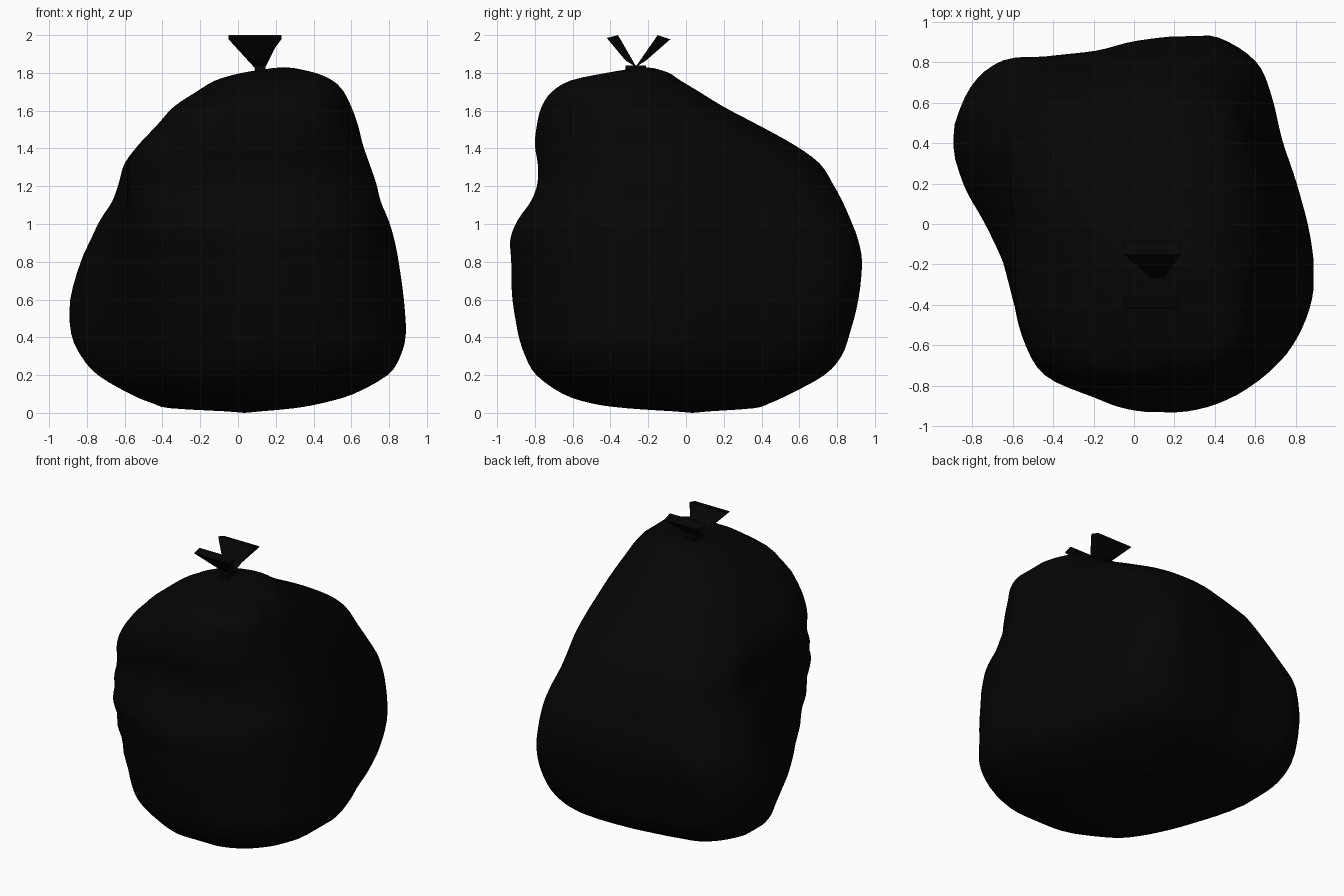
import bpy, bmesh, math
from mathutils import Vector, noise

if "Cube" in bpy.data.objects:
    bpy.data.objects.remove(bpy.data.objects["Cube"])

black = bpy.data.materials.new("black plastic")
black.diffuse_color = (0.0015, 0.0015, 0.0015, 1)
black.use_nodes = True
black.node_tree.nodes["Principled BSDF"].inputs["Base Color"].default_value = black.diffuse_color


def spline(pts, steps, closed=False):
    """Catmull-Rom through points of any dimension."""
    n, out = len(pts), []
    get = (lambda i: pts[i % n]) if closed else (lambda i: pts[max(0, min(n - 1, i))])
    for i in range(n if closed else n - 1):
        a, b, c, d = (get(i + k) for k in (-1, 0, 1, 2))
        for s in range(steps):
            t = s / steps
            out.append([0.5 * (2 * q + (r - p) * t + (2 * p - 5 * q + 4 * r - w) * t * t
                               + (3 * q - p - 3 * r + w) * t ** 3)
                        for p, q, r, w in zip(a, b, c, d)])
    if not closed:
        out.append(list(pts[-1]))
    return out


def make_object(name, bm):
    bmesh.ops.recalc_face_normals(bm, faces=bm.faces)
    me = bpy.data.meshes.new(name)
    bm.to_mesh(me)
    bm.free()
    me.materials.append(black)
    ob = bpy.data.objects.new(name, me)
    bpy.context.collection.objects.link(ob)
    return ob


# Lopsided plan outline of the bag
plan = [(.15, -.93), (.37, -.90), (.58, -.81), (.75, -.66), (.85, -.47), (.89, -.27),
        (.87, -.05), (.80, .20), (.72, .42), (.67, .63), (.59, .80), (.42, .91),
        (.25, .93), (0, .90), (-.20, .85), (-.45, .82), (-.66, .80), (-.80, .68),
        (-.89, .45), (-.84, .22), (-.74, 0), (-.66, -.25), (-.59, -.50), (-.47, -.70),
        (-.22, -.83), (-.05, -.905)]
# Height, then left, right, front and back limits
profile = [(.008, -.06, .12, -.06, .12), (.025, -.36, .30, -.32, .36),
           (.05, -.45, .44, -.50, .44), (.10, -.57, .61, -.65, .55),
           (.20, -.74, .79, -.79, .73), (.30, -.83, .86, -.85, .82),
           (.42, -.885, .89, -.89, .865), (.60, -.89, .88, -.92, .91),
           (.80, -.835, .85, -.925, .93), (.92, -.78, .825, -.93, .91),
           (1.02, -.73, .795, -.89, .875), (1.12, -.665, .755, -.82, .835),
           (1.22, -.63, .73, -.785, .78), (1.32, -.60, .695, -.785, .71),
           (1.42, -.525, .66, -.80, .57), (1.52, -.43, .635, -.79, .39),
           (1.62, -.34, .60, -.765, .20), (1.70, -.22, .56, -.71, .07),
           (1.76, -.12, .50, -.61, -.03), (1.80, .02, .41, -.42, -.09),
           (1.825, .18, .30, -.27, -.17)]
# Corner bulges and dents: direction, then (height, amount) pairs
corners = [(-135, [(.05, -.04), (.25, -.07), (.4, -.08), (.6, -.06), (.8, .01), (1.0, .08),
                   (1.12, .14), (1.25, .145), (1.5, .115), (1.62, .07), (1.75, 0)]),
           (-45, [(.03, 0), (.1, .06), (.25, .04), (.5, 0), (.9, .01), (1.1, .05),
                  (1.35, .05), (1.6, .03), (1.74, .05), (1.8, .05), (1.83, 0)]),
           (45, [(.3, 0), (.6, .03), (.9, .01), (1.2, -.02), (1.4, 0)]),
           (135, [(.03, 0), (.1, .03), (.3, .02), (.5, .01), (.8, .02), (1.0, 0)])]


def ease(t):
    t = max(0, min(1, t))
    return t * t * (3 - 2 * t)


def amount(keys, z):
    if z <= keys[0][0]:
        return keys[0][1] * max(0, z / keys[0][0])
    for (z0, a0), (z1, a1) in zip(keys, keys[1:]):
        if z <= z1:
            return a0 + (a1 - a0) * ease((z - z0) / (z1 - z0))
    return 0


# Bag body: plan outline fitted to the limits at each height, rounder at the ends
outline = spline([(x / .89, y / .93) for x, y in plan], 4, True)
bm = bmesh.new()
rings = []
for z, x0, x1, y0, y1 in spline(profile, 3):
    k = max(.75 * ease((z - .8) / .9), .5 * ease((.45 - z) / .45))
    pts = []
    for u, v in outline:
        a = math.atan2(v, u)
        pts.append((u + (math.cos(a) - u) * k, v + (math.sin(a) - v) * k))
    us, vs = [p[0] for p in pts], [p[1] for p in pts]
    ring = []
    for u, v in pts:
        x = x0 + (x1 - x0) * (u - min(us)) / (max(us) - min(us))
        y = y0 + (y1 - y0) * (v - min(vs)) / (max(vs) - min(vs))
        ang = math.atan2(v, u)
        for deg, keys in corners:
            r = math.radians(deg)
            diff = abs((ang - r + math.pi) % (2 * math.pi) - math.pi)
            if diff < 1.1:
                push = amount(keys, z) * math.cos(diff / 1.1 * math.pi / 2) ** 2
                x += push * math.cos(r)
                y += push * math.sin(r)
        x, y = max(x0, min(x1, x)), max(y0, min(y1, y))
        # faint vertical creases
        w = 1 + .006 * noise.noise(Vector((x * 4, y * 4, z * 1.8)))
        ring.append(bm.verts.new((x * w, y * w, z)))
    rings.append(ring)
n = len(outline)
for lo, hi in zip(rings, rings[1:]):
    for i in range(n):
        j = (i + 1) % n
        bm.faces.new((lo[i], lo[j], hi[j], hi[i]))
for ring, z in ((rings[0], .0), (rings[-1], 1.83)):
    c = sum((v.co for v in ring), Vector()) / n
    tip = bm.verts.new((c.x, c.y, z))
    for i in range(n):
        bm.faces.new((ring[i], ring[(i + 1) % n], tip))
bag = make_object("bag_body", bm)
for p in bag.data.polygons:
    p.use_smooth = True


def slab(name, low, high):
    """Six-sided block between two (x0, x1, (y, z), (y, z)) edges."""
    bm = bmesh.new()
    ends = []
    for x0, x1, p, q in (low, high):
        ends.append([bm.verts.new(c) for c in
                     ((x0, *p), (x1, *p), (x1, *q), (x0, *q))])
    a, b = ends
    bm.faces.new(a)
    bm.faces.new(b)
    for i in range(4):
        j = (i + 1) % 4
        bm.faces.new((a[i], a[j], b[j], b[i]))
    return make_object(name, bm)


# Gathered neck and the two flared ears of the knot
slab("knot_neck", (.095, .15, (-.325, 1.78), (-.21, 1.78)),
     (.085, .145, (-.32, 1.84), (-.212, 1.84)))
slab("front_ear", (.085, .145, (-.32, 1.865), (-.262, 1.83)),
     (-.05, .225, (-.42, 1.985), (-.36, 2.0)))
slab("back_ear", (.085, .145, (-.212, 1.865), (-.268, 1.83)),
     (-.05, .23, (-.083, 1.978), (-.15, 2.0)))
